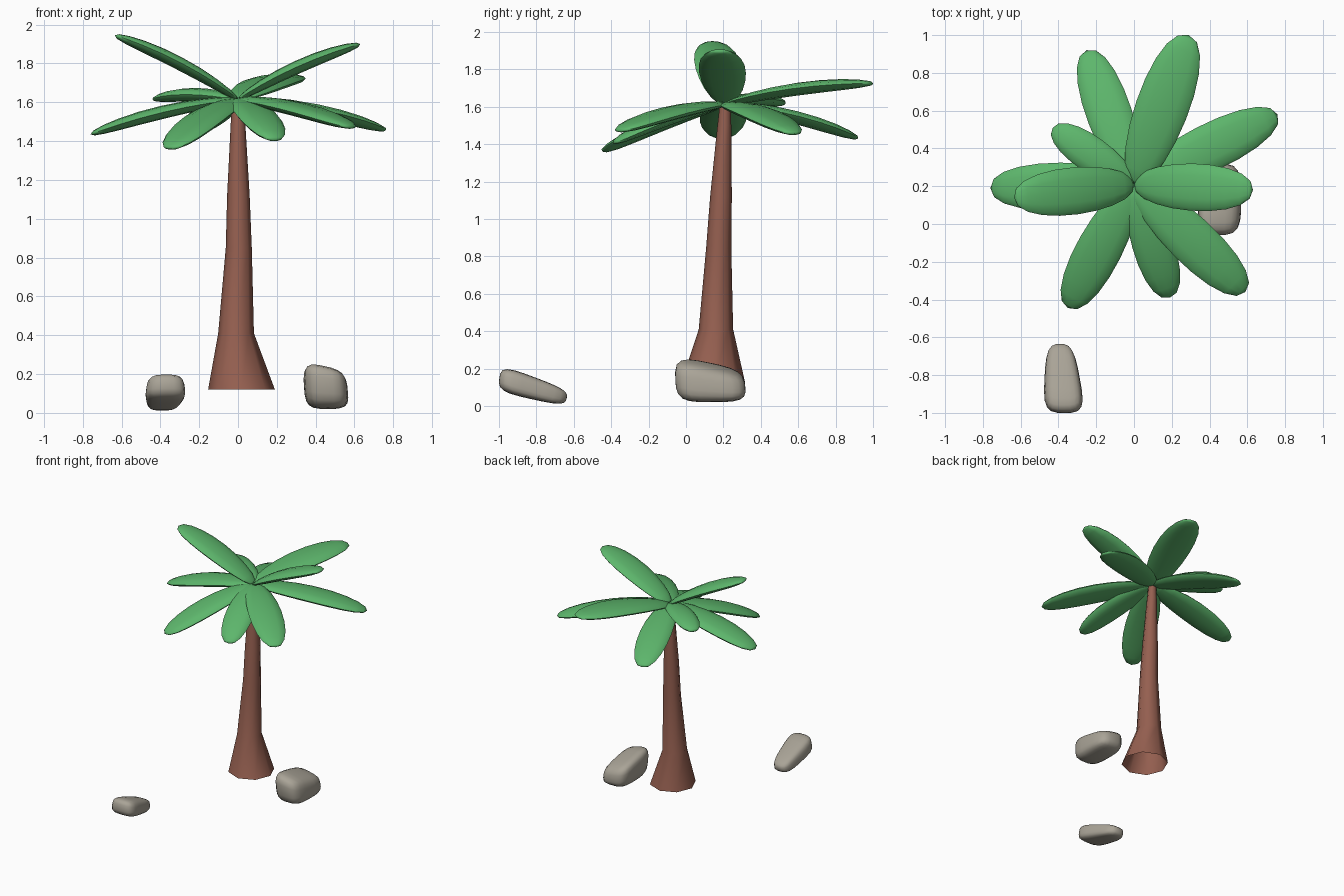
import bpy, bmesh, math
from mathutils import Vector

if "Cube" in bpy.data.objects:
    bpy.data.objects.remove(bpy.data.objects["Cube"])


def material(name, rgb):
    m = bpy.data.materials.new(name)
    m.diffuse_color = (*rgb, 1)
    m.use_nodes = True
    m.node_tree.nodes["Principled BSDF"].inputs["Base Color"].default_value = m.diffuse_color
    return m


GREEN = material("leaf green", (0.11, 0.47, 0.15))
BROWN = material("bark brown", (0.30, 0.115, 0.08))
GREY = material("stone grey", (0.40, 0.37, 0.31))


def finish(name, bm, mat, angle=60):
    bmesh.ops.recalc_face_normals(bm, faces=bm.faces)
    me = bpy.data.meshes.new(name)
    bm.to_mesh(me)
    bm.free()
    me.materials.append(mat)
    ob = bpy.data.objects.new(name, me)
    bpy.context.collection.objects.link(ob)
    bpy.ops.object.select_all(action='DESELECT')
    ob.select_set(True)
    bpy.context.view_layer.objects.active = ob
    bpy.ops.object.shade_smooth_by_angle(angle=math.radians(angle))
    return ob


# Trunk: leaning flared octagonal tube, open at the bottom (x, y, z, radius)
bm = bmesh.new()
rings = []
for cx, cy, z, r in [(0.018, 0.145, 0.12, 0.172), (-0.01, 0.16, 0.41, 0.092),
                     (0.004, 0.175, 0.85, 0.067), (0.002, 0.187, 1.12, 0.058),
                     (0.0, 0.205, 1.5, 0.037), (0.0, 0.21, 1.61, 0.03)]:
    rings.append([bm.verts.new((cx + r * math.cos(i * math.pi / 4),
                                cy + r * math.sin(i * math.pi / 4), z)) for i in range(8)])
for a, b in zip(rings, rings[1:]):
    for i in range(8):
        j = (i + 1) % 8
        bm.faces.new((a[i], a[j], b[j], b[i]))
bm.faces.new(rings[-1])
finish("trunk", bm, BROWN)


# Fronds: flattened, gently arched ellipsoids running from the crown to a tip
def frond(name, tip, width, thick=0.068, arch=0.025):
    base, tip = Vector((0, 0.21, 1.615)), Vector(tip)
    axis = tip - base
    d = axis.normalized()
    side = d.cross(Vector((0, 0, 1))).normalized()
    up = side.cross(d)
    bm = bmesh.new()
    bmesh.ops.create_uvsphere(bm, u_segments=12, v_segments=10, radius=1)
    for v in bm.verts:
        x, y, u = v.co
        r = math.hypot(x, y)
        k = r ** -0.12 if r > 1e-4 else 0      # slightly blunter ends
        k *= 1 + 0.08 * u                      # widest past the middle
        v.co = (base + axis * (u + 1) / 2 + side * x * k * width / 2
                + up * (y * k * thick / 2 + arch * (1 - u * u)))
    finish(name, bm, GREEN)


FRONDS = [((0.29, 1.0, 1.725), 0.28), ((-0.25, 0.92, 1.43), 0.24),
          ((0.76, 0.58, 1.455), 0.25), ((0.63, 0.18, 1.90), 0.25),
          ((0.59, -0.36, 1.47), 0.25), ((0.19, -0.39, 1.405), 0.22),
          ((-0.35, -0.445, 1.36), 0.24), ((-0.635, 0.14, 1.945), 0.25),
          ((-0.76, 0.19, 1.435), 0.25), ((-0.43, 0.51, 1.615), 0.19)]
for n, (tip, w) in enumerate(FRONDS, 1):
    frond(f"frond_{n}", tip, w)


# Rocks: rounded boxes, shaped by a rule that maps the unit box to space
def rock(name, shape):
    bm = bmesh.new()
    bmesh.ops.create_cube(bm, size=2)
    bmesh.ops.subdivide_edges(bm, edges=bm.edges[:], cuts=5, use_grid_fill=True)
    for v in bm.verts:
        p = v.co
        p /= sum(abs(c) ** 3.6 for c in p) ** (1 / 3.6)
        v.co = shape(*p)
    finish(name, bm, GREY)


# Long flat stone, thick at the front and sloping down to the back
rock("front_rock", lambda x, y, z: (
    -0.38 - 0.012 * y + x * (0.092 - 0.02 * y) * (1 - 0.08 * z),
    -0.818 + 0.18 * y + 0.01 * z,
    0.095 - 0.054 * y + z * (0.058 - 0.014 * y)))

# Bulky stone beside the trunk, its top falling to the back and right
rock("side_rock", lambda x, y, z: (
    0.453 + x * 0.113 - 0.008 * z,
    0.13 + y * 0.187 - 0.006 * z,
    0.02 + (z + 1) / 2 * (0.202 - 0.04 * y - 0.025 * x)))
